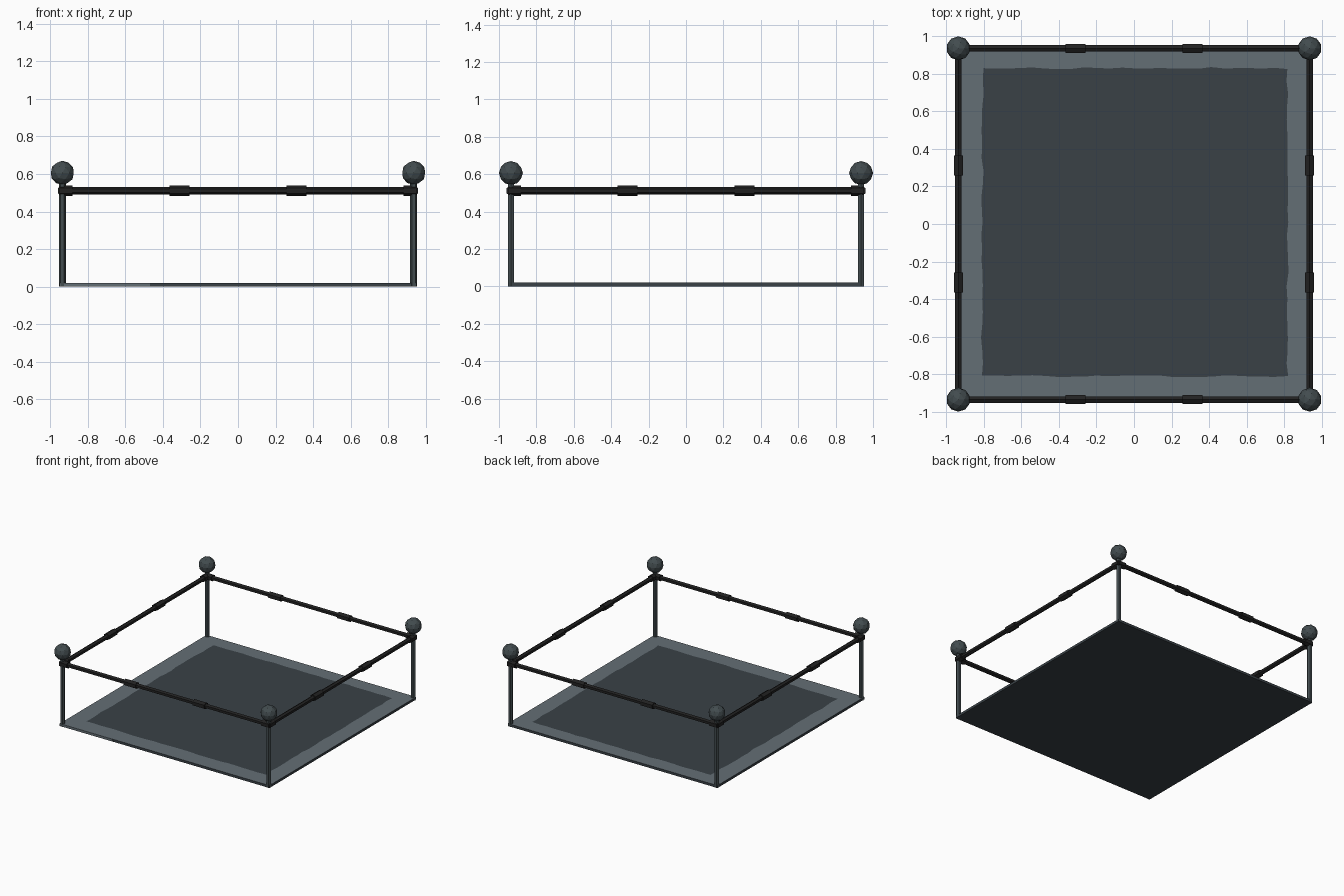
import bpy, bmesh, math, random
from mathutils import Matrix, Vector

if "Cube" in bpy.data.objects:
    bpy.data.objects.remove(bpy.data.objects["Cube"])

random.seed(4)

def mat(name, c):
    m = bpy.data.materials.new(name)
    m.diffuse_color = (*c, 1)
    m.use_nodes = True
    m.node_tree.nodes["Principled BSDF"].inputs["Base Color"].default_value = m.diffuse_color
    return m

BORDER = mat("pale slate", (0.127, 0.156, 0.176))
PATCH = mat("dark slate", (0.041, 0.053, 0.062))
POST = mat("post slate", (0.055, 0.072, 0.078))
BLACK = mat("rail black", (0.015, 0.015, 0.015))

def finish(name, bm, *mats):
    bmesh.ops.recalc_face_normals(bm, faces=bm.faces)
    me = bpy.data.meshes.new(name)
    bm.to_mesh(me)
    bm.free()
    ob = bpy.data.objects.new(name, me)
    bpy.context.collection.objects.link(ob)
    for m in mats:
        me.materials.append(m)
    return ob

def box(bm, lo, hi):
    lo, hi = Vector(lo), Vector(hi)
    bmesh.ops.create_cube(bm, size=1, matrix=Matrix.Translation((lo + hi) / 2)
                          @ Matrix.Diagonal((*(hi - lo), 1)))

def rod(bm, r, axis, a, b, u, v):
    """Hexagonal rod from a to b along an axis; u, v are the other two coordinates in order."""
    if axis == 'x':
        rot, loc = Matrix.Rotation(math.pi / 2, 4, 'Y'), ((a + b) / 2, u, v)
    elif axis == 'y':
        rot, loc = Matrix.Rotation(math.pi / 2, 4, 'X'), (u, (a + b) / 2, v)
    else:
        rot, loc = Matrix.Identity(4), (u, v, (a + b) / 2)
    if axis == 'y':
        turn = Matrix.Identity(4)          # corner points up
    else:
        turn = Matrix.Rotation(math.pi / 2, 4, 'Z')
    # place one hexagon corner straight up on the level rods
    bmesh.ops.create_cone(bm, cap_ends=True, segments=6, radius1=r, radius2=r, depth=b - a,
                          matrix=Matrix.Translation(loc) @ rot @ turn)

C = 0.936   # post position
E = 0.951   # plate edge
Z = 0.511   # rail height

# Floor plate: pale top, dark sides and underside
bm = bmesh.new()
box(bm, (-E, -E, 0), (E, E, 0.02))
bm.normal_update()
for f in bm.faces:
    f.material_index = 0 if f.normal.z > 0.5 else 1
finish("floor_plate", bm, BORDER, PATCH)

# Pale stretch on the front edge
bm = bmesh.new()
box(bm, (-E, -E - 0.001, 0.001), (-0.47, -E, 0.02))
finish("front_edge_strip", bm, BORDER)

# Dark floor patch with a ragged outline
bm = bmesh.new()
N = 24
corners = [(-0.81, -0.81), (0.817, -0.81), (0.817, 0.83), (-0.805, 0.83)]
verts = []
for i in range(4):
    p, q = Vector(corners[i]), Vector(corners[(i + 1) % 4])
    d = (q - p).normalized()
    n = Vector((d.y, -d.x))
    for k in range(N):
        w = p.lerp(q, k / N) + n * random.uniform(-0.005, 0.006)
        verts.append(bm.verts.new((w.x, w.y, 0.0215)))
f = bm.faces.new(verts)
bmesh.ops.triangulate(bm, faces=[f])
finish("floor_patch", bm, PATCH)

# Posts and faceted balls
for sx in (-1, 1):
    for sy in (-1, 1):
        bm = bmesh.new()
        rod(bm, 0.019, 'z', 0.0, 0.57, sx * C, sy * C)
        finish("corner_post", bm, POST)
        bm = bmesh.new()
        bmesh.ops.create_icosphere(bm, subdivisions=2, radius=0.064,
                                   matrix=Matrix.Translation((sx * C, sy * C, 0.606)))
        finish("post_ball", bm, POST)

# Rails with sleeves
for axis in 'xy':
    for s in (-1, 1):
        bm = bmesh.new()
        rod(bm, 0.019, axis, -C, C, s * C, Z)
        finish("rail", bm, BLACK)
        bm = bmesh.new()
        for a, b in ((-0.95, -0.882), (-0.366, -0.259), (0.259, 0.366), (0.882, 0.95)):
            rod(bm, 0.028, axis, a, b, s * C, Z)
        finish("rail_sleeves", bm, BLACK)
